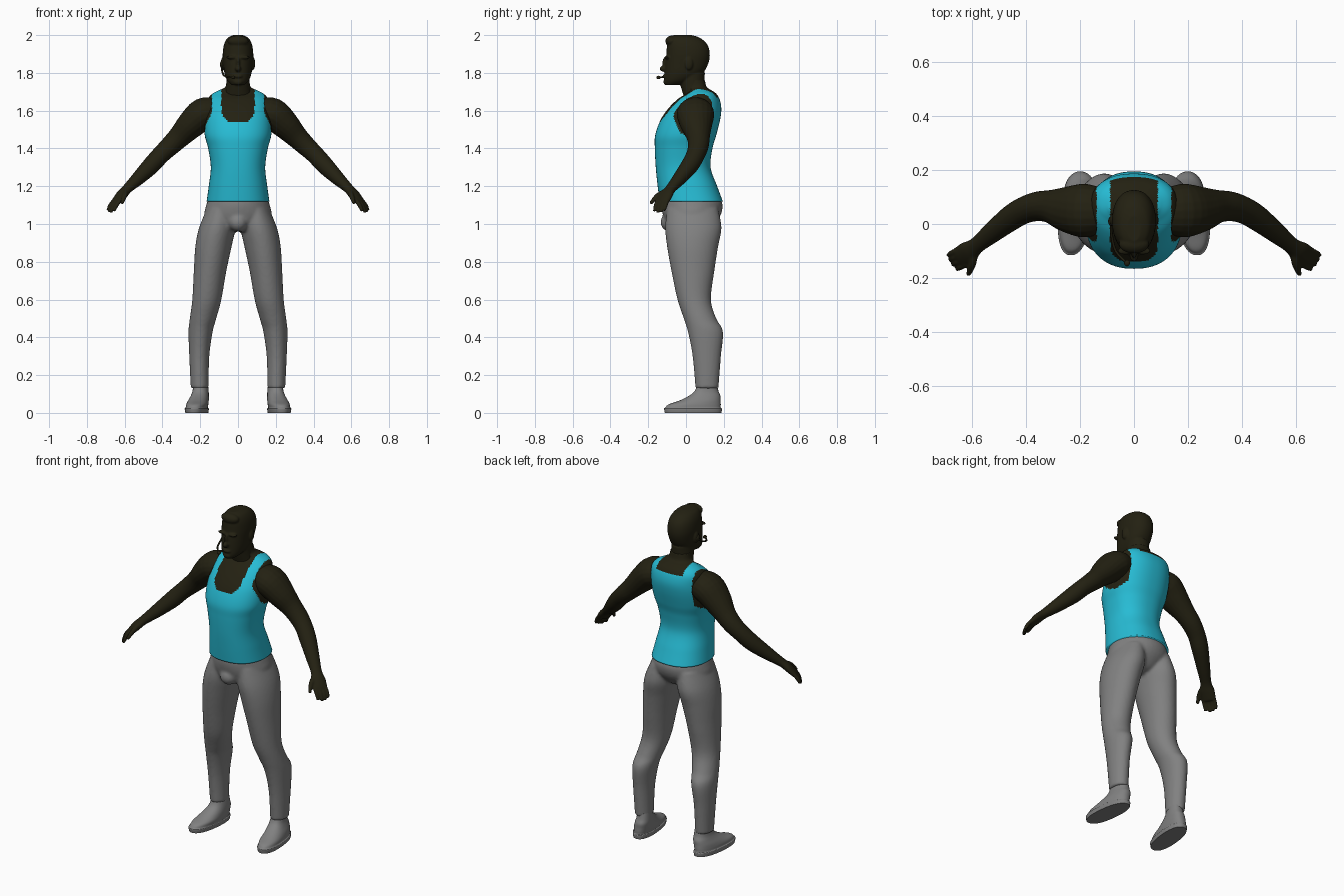
import bpy, bmesh, math
from mathutils import Vector, Matrix

if "Cube" in bpy.data.objects:
    bpy.data.objects.remove(bpy.data.objects["Cube"], do_unlink=True)


def material(name, r, g, b):
    m = bpy.data.materials.new(name)
    m.use_nodes = True
    m.diffuse_color = (r, g, b, 1)
    bsdf = m.node_tree.nodes["Principled BSDF"]
    bsdf.inputs["Base Color"].default_value = (r, g, b, 1)
    bsdf.inputs["Roughness"].default_value = 0.8
    return m


SKIN = material("dark skin", 0.017, 0.015, 0.006)
SHIRT = material("turquoise cloth", 0.02, 0.5, 0.66)
GREY = material("grey cloth", 0.22, 0.22, 0.22)


def smooth_rows(rows, steps):
    """Catmull-Rom interpolation through rows of numbers."""
    out = []
    for i in range(len(rows) - 1):
        quad = zip(rows[max(i - 1, 0)], rows[i], rows[i + 1], rows[min(i + 2, len(rows) - 1)])
        quad = list(quad)
        for s in range(steps):
            t = s / steps
            out.append([b + 0.5 * t * (c - a + t * (2 * a - 5 * b + 4 * c - d + t * (3 * (b - c) + d - a)))
                        for a, b, c, d in quad])
    out.append(list(rows[-1]))
    return out


def bridge(bm, loops):
    """Closed skin over a list of point loops."""
    rings = [[bm.verts.new(p) for p in loop] for loop in loops]
    n = len(rings[0])
    for a, b in zip(rings, rings[1:]):
        for i in range(n):
            j = (i + 1) % n
            bm.faces.new((a[i], a[j], b[j], b[i]))
    bm.faces.new(rings[0][::-1])
    bm.faces.new(rings[-1])


def stack(bm, rows, side=1, segs=40, steps=5, power=2.0, shear=0.0):
    """Horizontal rings; row = z, centre x, half width, front y, back y."""
    loops = []
    for z, cx, w, yf, yb in smooth_rows(rows, steps):
        loop = []
        for k in range(segs):
            a = math.tau * k / segs
            c, s = math.cos(a), math.sin(a)
            x = cx + w * math.copysign(abs(c) ** (2 / power), c)
            y = (yf + yb) / 2 + (yb - yf) / 2 * math.copysign(abs(s) ** (2 / power), s)
            loop.append((side * (x + shear * y), y, z))
        loops.append(loop)
    bridge(bm, loops)


def tube(bm, rows, side=1, segs=20, steps=4):
    """Rings across a path; row = x, y, z, vertical radius, horizontal radius."""
    rows = smooth_rows(rows, steps)
    pts = [Vector((side * r[0], r[1], r[2])) for r in rows]
    loops = []
    for i, r in enumerate(rows):
        t = (pts[min(i + 1, len(pts) - 1)] - pts[max(i - 1, 0)]).normalized()
        up = Vector((0, 0, 1))
        up = (up - t * up.dot(t)).normalized()
        across = t.cross(up)
        loops.append([pts[i] + up * r[3] * math.sin(math.tau * k / segs)
                      + across * r[4] * math.cos(math.tau * k / segs) for k in range(segs)])
    bridge(bm, loops)


def blob(bm, centre, size):
    bmesh.ops.create_uvsphere(bm, u_segments=24, v_segments=14, radius=1,
                              matrix=Matrix.Translation(centre) @ Matrix.Diagonal((*size, 1)))


def finish(bm, name, mats, voxel=0, rounds=3):
    bmesh.ops.recalc_face_normals(bm, faces=bm.faces)
    me = bpy.data.meshes.new(name)
    bm.to_mesh(me)
    bm.free()
    for m in mats:
        me.materials.append(m)
    me.shade_smooth()
    ob = bpy.data.objects.new(name, me)
    bpy.context.collection.objects.link(ob)
    if voxel:
        # melt overlapping masses into one skin
        mod = ob.modifiers.new("Melt", "REMESH")
        mod.mode = "VOXEL"
        mod.voxel_size = voxel
        mod.use_smooth_shade = True
        soft = ob.modifiers.new("Soften", "SMOOTH")
        soft.factor = 0.5
        soft.iterations = rounds
    return ob


# Torso with tank top: armholes and neckline coloured by rule
bm = bmesh.new()
stack(bm, [(1.12, 0, .166, -.14, .195), (1.2, 0, .155, -.15, .165), (1.3, 0, .144, -.16, .13),
           (1.4, 0, .158, -.165, .14), (1.47, 0, .176, -.163, .16), (1.55, 0, .178, -.135, .18),
           (1.61, 0, .17, -.095, .187), (1.66, 0, .16, -.045, .178), (1.69, 0, .135, 0, .16),
           (1.708, 0, .1, .015, .135), (1.725, 0, .068, 0, .11), (1.76, 0, .06, -.02, .1)],
      segs=120, steps=8, power=2.3)
for f in bm.faces:
    x, y, z = f.calc_center_median()
    x = abs(x)
    scoop = 1.54 + 0.05 * (x / 0.088) ** 4 if y < 0.06 else 1.67
    neck = x < 0.088 and z > scoop
    armhole = x > 0.138 and ((y - 0.045) / 0.11) ** 2 + ((z - 1.58) / 0.125) ** 2 < 1
    f.material_index = 1 if neck or armhole else 0
finish(bm, "torso_and_tank_top", [SHIRT, SKIN])

# Trousers: hips and both legs
bm = bmesh.new()
stack(bm, [(1.145, 0, .152, -.125, .175), (1.1, 0, .168, -.13, .194), (1.04, 0, .175, -.12, .18),
           (.98, 0, .11, -.1, .13), (.96, 0, .05, -.07, .08)])
blob(bm, (0, -.085, 1.01), (.05, .05, .05))
for side in (1, -1):
    stack(bm, [(1.08, .09, .075, -.1, .17), (.98, .11, .096, -.11, .188), (.88, .13, .096, -.1, .17),
               (.75, .148, .086, -.077, .15), (.6, .165, .077, -.045, .132), (.5, .185, .07, -.012, .16),
               (.43, .198, .064, .01, .196), (.3, .205, .053, .035, .185), (.13, .203, .047, .05, .172)],
          side)
finish(bm, "trousers", [GREY], 0.009)

# Shoes with a slightly flared sole
for side, label in ((1, "left"), (-1, "right")):
    bm = bmesh.new()
    stack(bm, [(0, .222, .058, -.112, .188), (.022, .222, .061, -.116, .19), (.028, .222, .056, -.11, .184),
               (.045, .22, .056, -.092, .184), (.065, .217, .053, -.035, .183), (.09, .212, .047, .015, .182),
               (.115, .209, .042, .045, .172), (.15, .209, .038, .06, .165)],
          side, power=2.3, shear=-0.1)
    ob = finish(bm, label + "_shoe", [GREY])
    bpy.context.view_layer.objects.active = ob
    ob.select_set(True)
    bpy.ops.object.shade_smooth_by_angle(angle=math.radians(40))
    ob.select_set(False)

# Arms with hands
for side, label in ((1, "left"), (-1, "right")):
    bm = bmesh.new()
    tube(bm, [(.12, .05, 1.59, .078, .085), (.185, .05, 1.582, .085, .1), (.25, .055, 1.525, .075, .085),
              (.31, .065, 1.462, .06, .062), (.36, .065, 1.413, .053, .055), (.41, .05, 1.365, .048, .05),
              (.46, .02, 1.31, .047, .047), (.53, -.035, 1.24, .036, .038), (.585, -.08, 1.188, .025, .031),
              (.615, -.105, 1.155, .023, .042), (.645, -.125, 1.118, .016, .041), (.65, -.128, 1.11, .01, .036)],
         side)
    for k in range(4):
        s = -0.032 + 0.021 * k
        reach = (0.85, 1, 1.05, 0.92)[k]
        x, y = .643 - .55 * s, -.122 - .83 * s
        tube(bm, [(x - .01, y, 1.135, .01, .01), (x + .018 * reach, y - .012, 1.1, .011, .011),
                  (x + .034 * reach, y - .02, 1.118 - .055 * reach, .008, .008)], side, segs=12)
    tube(bm, [(.592, -.1, 1.175, .016, .016), (.6, -.15, 1.15, .014, .014),
              (.615, -.188, 1.108, .009, .009)], side, segs=12)
    finish(bm, label + "_arm", [SKIN], 0.005)

# Head: neck, skull, hair and facial features
bm = bmesh.new()
stack(bm, [(1.67, 0, .07, -.01, .1), (1.73, 0, .063, -.028, .097), (1.8, 0, .062, -.045, .1)])
stack(bm, [(1.735, 0, .032, -.11, -.04), (1.76, 0, .057, -.114, .03), (1.8, 0, .072, -.113, .09),
           (1.85, 0, .078, -.11, .118), (1.9, 0, .081, -.104, .126), (1.95, 0, .074, -.1, .113),
           (1.985, 0, .055, -.088, .075), (2.0, 0, .025, -.065, .03)], power=2.2)
blob(bm, (0, -.075, 1.968), (.056, .034, .03))
blob(bm, (0, -.116, 1.822), (.016, .024, .016))
blob(bm, (0, -.11, 1.85), (.01, .016, .035))
blob(bm, (0, -.113, 1.782), (.024, .012, .009))
blob(bm, (0, -.106, 1.752), (.025, .014, .016))
for side in (1, -1):
    blob(bm, (side * .032, -.1, 1.882), (.03, .014, .009))
    blob(bm, (side * .08, .015, 1.85), (.011, .022, .034))
finish(bm, "head", [SKIN], 0.005, 2)

# Headset: ear pad, boom and microphone
bm = bmesh.new()
blob(bm, (-.084, .01, 1.845), (.012, .018, .02))
tube(bm, [(-.085, .005, 1.84, .005, .005), (-.083, -.04, 1.805, .005, .005), (-.068, -.1, 1.782, .005, .005),
          (-.03, -.142, 1.776, .005, .005)], segs=10)
blob(bm, (-.026, -.145, 1.776), (.011, .012, .009))
finish(bm, "headset", [SKIN])
